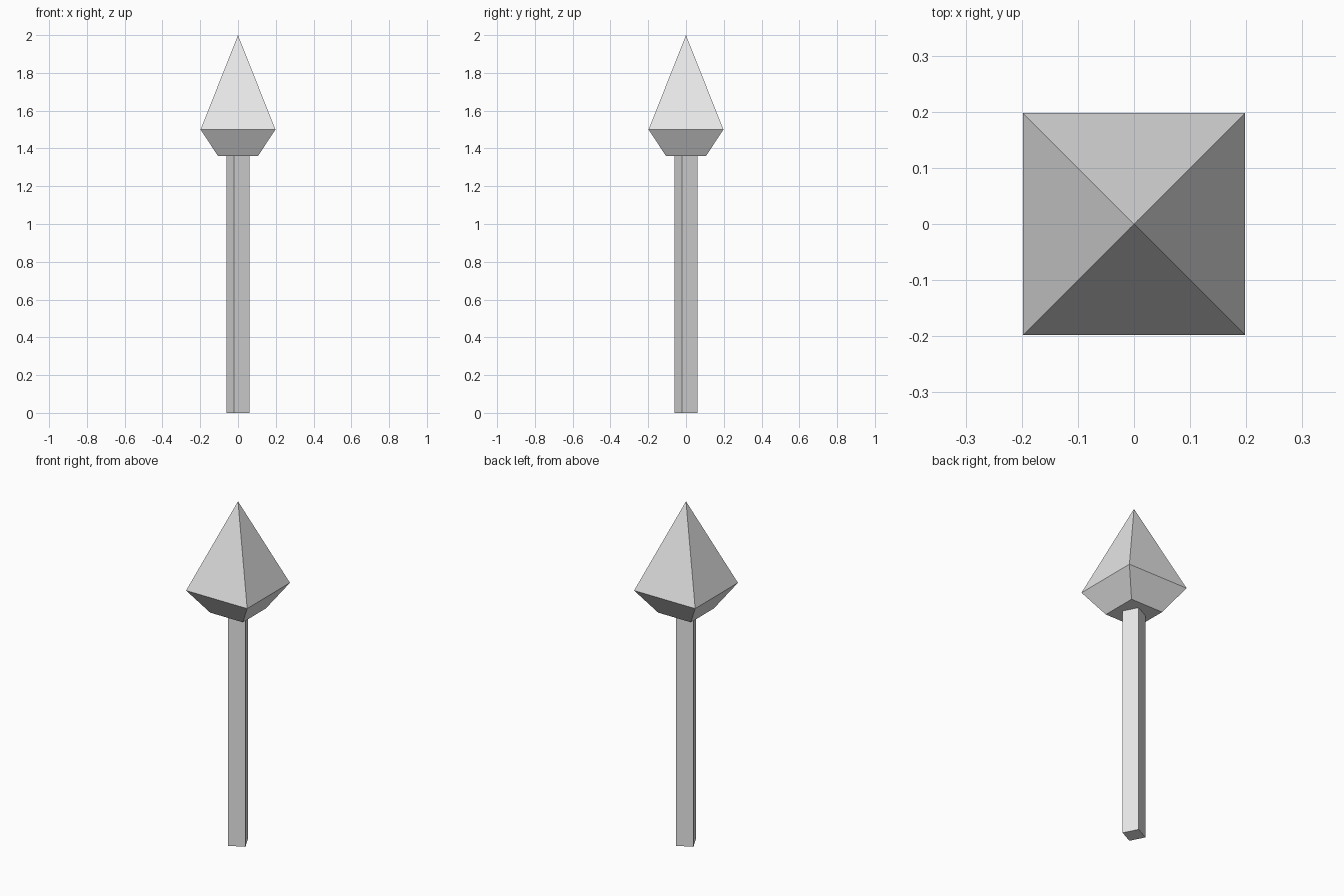
import bpy
import bmesh
from math import atan2, hypot, pi, sin, cos

default_cube = bpy.data.objects.get("Cube")
if default_cube:
    bpy.data.objects.remove(default_cube, do_unlink=True)

# One plain grey for the whole model
grey = bpy.data.materials.new("light_grey")
grey.use_nodes = True
grey.diffuse_color = (0.8, 0.8, 0.8, 1)
grey.node_tree.nodes["Principled BSDF"].inputs["Base Color"].default_value = (0.8, 0.8, 0.8, 1)


def square_loft(name, levels, angle):
    """Stack square rings of (corner radius, height); a zero radius is a point."""
    bm = bmesh.new()
    rings = []
    for radius, z in levels:
        count = 4 if radius > 0 else 1
        rings.append([bm.verts.new((radius * cos(angle + i * pi / 2),
                                    radius * sin(angle + i * pi / 2), z))
                      for i in range(count)])
    for low, high in zip(rings, rings[1:]):
        for i in range(4):
            j = (i + 1) % 4
            top = [high[j], high[i]] if len(high) == 4 else high
            bm.faces.new([low[i], low[j]] + top)
    for ring in (rings[0], rings[-1]):
        if len(ring) == 4:
            bm.faces.new(ring)
    bmesh.ops.recalc_face_normals(bm, faces=bm.faces)
    mesh = bpy.data.meshes.new(name)
    bm.to_mesh(mesh)
    bm.free()
    mesh.materials.append(grey)
    obj = bpy.data.objects.new(name, mesh)
    bpy.context.collection.objects.link(obj)
    return obj


# Square shaft, turned slightly off the diagonal
corner = (0.062, -0.02)
shaft_radius = hypot(*corner)
square_loft("shaft", [(shaft_radius, 0), (shaft_radius, 1.37)], atan2(corner[1], corner[0]))

# Pointed head with a tapered underside
diagonal = 2 ** 0.5
square_loft("spear_head", [(0.106 * diagonal, 1.36), (0.198 * diagonal, 1.5), (0, 2)], pi / 4)
